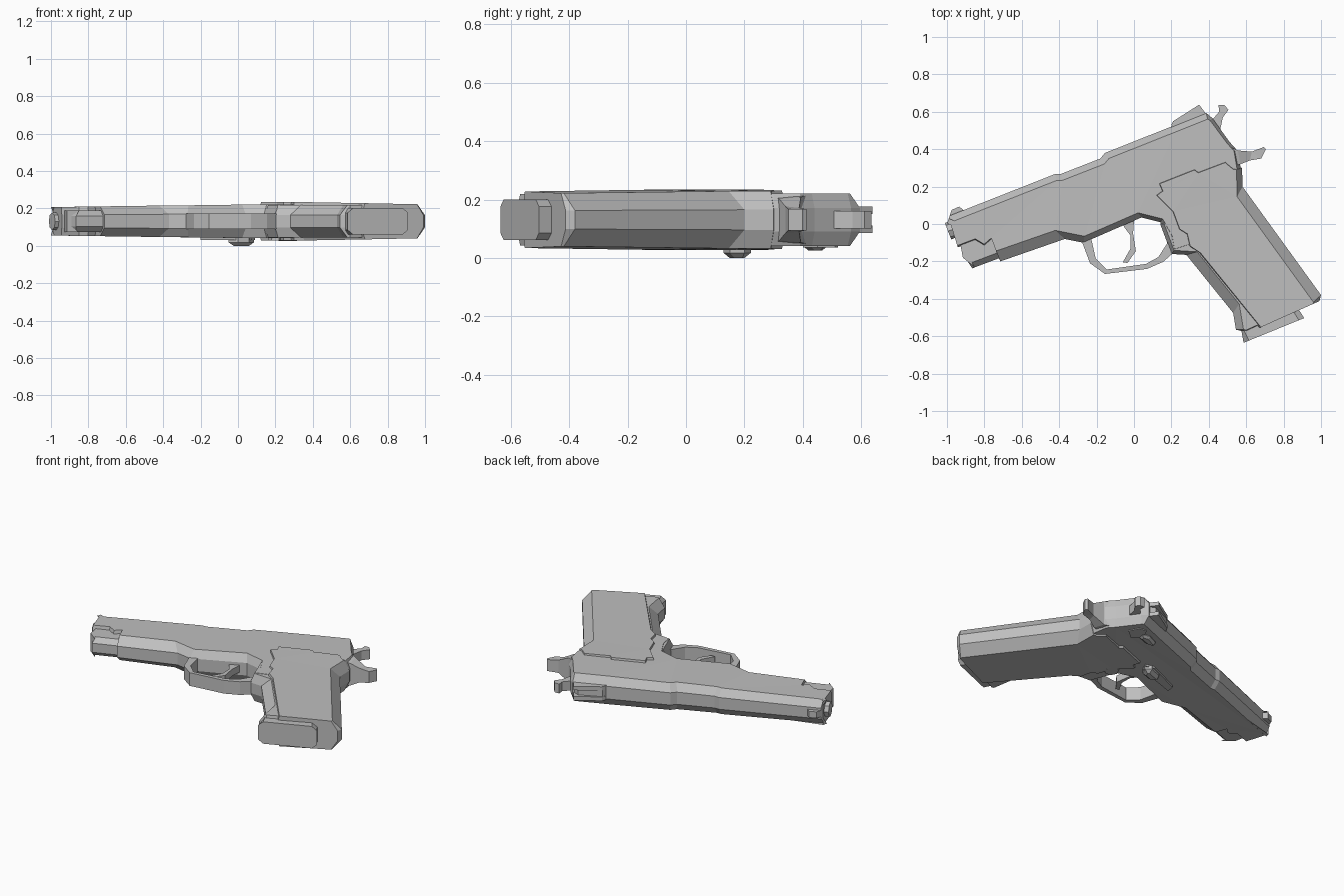
import bpy, bmesh, math
from mathutils import Vector

if "Cube" in bpy.data.objects:
    bpy.data.objects.remove(bpy.data.objects["Cube"], do_unlink=True)

ZC = 0.131  # middle plane of the gun, which lies on its side

steel = bpy.data.materials.new("grey_steel")
steel.use_nodes = True
GREY = (0.52, 0.52, 0.52, 1)
steel.diffuse_color = GREY
steel.node_tree.nodes["Principled BSDF"].inputs["Base Color"].default_value = GREY


def inset(pts):
    """Move every edge of the outline inward by its own distance (third value)."""
    n = len(pts)
    area = sum(pts[i][0] * pts[(i + 1) % n][1] - pts[(i + 1) % n][0] * pts[i][1] for i in range(n))
    s = 1 if area > 0 else -1
    normals = []
    for i in range(n):
        e = Vector(pts[(i + 1) % n][:2]) - Vector(pts[i][:2])
        normals.append(Vector((-e.y, e.x)).normalized() * s)
    out = []
    for i in range(n):
        a, b = normals[i - 1], normals[i]
        da, db = pts[i - 1][2], pts[i][2]
        det = a.x * b.y - a.y * b.x
        if abs(det) < 0.25:
            o = (a + b).normalized() * (da + db) / 2
        else:
            o = Vector(((da * b.y - db * a.y) / det, (a.x * db - b.x * da) / det))
        out.append((pts[i][0] + o.x, pts[i][1] + o.y))
    return out


def width(x, w):
    """Half thickness at x: a constant, or a clamped ramp (x0, h0, x1, h1)."""
    if not isinstance(w, tuple):
        return w
    t = min(1, max(0, (x - w[0]) / (w[2] - w[0])))
    return w[1] + (w[3] - w[1]) * t


def plate(name, pts, half, flat=1.0, d=0.0, zc=ZC):
    """Outline extruded both ways along z; 'flat' is the share of unchamfered wall."""
    pts = [p if len(p) == 3 else (p[0], p[1], d) for p in pts]
    face = inset(pts)
    bm = bmesh.new()
    rings = []
    for k in (-1, -flat, flat, 1):
        src = face if abs(k) == 1 and flat < 1 else pts
        if flat == 1 and rings and (k == -1 or len(rings) == 2):
            continue
        rings.append([bm.verts.new((p[0], p[1], zc + k * width(q[0], half))) for p, q in zip(src, pts)])
    n = len(pts)
    for lo, hi in zip(rings, rings[1:]):
        for i in range(n):
            j = (i + 1) % n
            bm.faces.new((lo[i], lo[j], hi[j], hi[i]))
    bm.faces.new(rings[0][::-1])
    bm.faces.new(rings[-1])
    bmesh.ops.recalc_face_normals(bm, faces=bm.faces)
    bmesh.ops.triangulate(bm, faces=[f for f in bm.faces if len(f.verts) > 4])
    me = bpy.data.meshes.new(name)
    bm.to_mesh(me)
    bm.free()
    me.materials.append(steel)
    ob = bpy.data.objects.new(name, me)
    bpy.context.collection.objects.link(ob)
    return ob


# Slide and frame in one chamfered body
T, F = 0.035, 0.06
plate("slide_and_frame", [
    (-0.985, 0.045, T), (-0.42, 0.268, T), (-0.39, 0.268, T), (-0.18, 0.35, T), (-0.155, 0.38, T),
    (0.21, 0.525, T), (0.385, 0.595, 0.02), (0.42, 0.565, 0.015), (0.51, 0.44, 0.015),
    (0.555, 0.39, 0.02), (0.57, 0.30, 0.02), (0.57, 0.20, 0.02), (0.45, -0.08, 0.02),
    (0.20, -0.16, 0.02), (0.185, -0.07, 0.02), (0.14, 0.01, 0.02), (0.04, 0.035, 0.03),
    (-0.27, -0.10, 0.035), (-0.37, -0.08, F), (-0.715, -0.20, 0.0), (-0.76, -0.085, 0.01),
    (-0.80, -0.12, 0.01), (-0.85, -0.09, 0.01), (-0.942, -0.125, 0.0), (-0.99, 0.03, 0.0)],
    (-1.0, 0.076, 0.1, 0.09), flat=0.45)

# Spring housing under the muzzle
plate("spring_housing", [(-0.93, -0.10, 0), (-0.915, -0.18, 0), (-0.89, -0.20, 0.015),
                         (-0.865, -0.237, 0.03), (-0.70, -0.175, 0), (-0.70, -0.05, 0)],
      0.058, flat=0.5)

# Eight-sided barrel showing at the muzzle
bpy.ops.mesh.primitive_cylinder_add(vertices=8, radius=0.047, depth=0.2,
                                    location=(-0.887, 0.0, ZC))
barrel = bpy.context.object
barrel.name = "barrel"
axis = Vector((1, 0.39, 0)).normalized()
barrel.rotation_euler = axis.to_track_quat('Z', 'Y').to_euler()
barrel.location = Vector((-0.985, -0.035, ZC)) + axis * 0.09
barrel.data.materials.append(steel)

# Sights
plate("front_sight", [(-0.985, 0.045), (-0.975, 0.075), (-0.935, 0.093), (-0.905, 0.07)], 0.02)
plate("rear_sight_base", [(0.19, 0.50), (0.21, 0.545), (0.34, 0.605), (0.39, 0.585), (0.38, 0.55)], 0.045)
for side in (-1, 1):
    plate("rear_sight_post", [(0.20, 0.53), (0.21, 0.55), (0.348, 0.638), (0.388, 0.585)],
          0.0125, zc=ZC + side * 0.0325)

# Hammer and tail of the frame
plate("hammer", [(0.38, 0.52), (0.425, 0.565), (0.455, 0.60), (0.452, 0.635), (0.485, 0.635),
                 (0.505, 0.61), (0.475, 0.57), (0.46, 0.50)], 0.03)
plate("frame_tail", [(0.50, 0.42), (0.555, 0.393), (0.63, 0.387), (0.695, 0.412), (0.705, 0.398),
                     (0.68, 0.35), (0.62, 0.34), (0.57, 0.32), (0.50, 0.30)],
      (0.54, 0.085, 0.64, 0.036))

# Grip core with chamfered front strap
plate("grip_core", [
    (0.14, 0.0, 0.02), (0.20, -0.16, 0.02), (0.28, -0.165, 0.055), (0.53, -0.475, 0.04),
    (0.545, -0.565, 0.01), (0.60, -0.578, 0.01), (0.97, -0.41, 0.05), (0.56, 0.17, 0.02),
    (0.50, 0.28, 0.02), (0.20, 0.12, 0.02)], 0.088, flat=0.38)

# Raised grip panels wrapping the back strap
plate("grip_panels", [
    (0.105, 0.155, 0.012), (0.14, 0.18, 0.012), (0.122, 0.222, 0.012), (0.325, 0.302, 0.012),
    (0.345, 0.287, 0.012), (0.49, 0.342, 0.012), (0.53, 0.308, 0.015), (0.578, 0.30, 0.03),
    (0.58, 0.20, 0.055), (1.0, -0.38, 0.03), (0.992, -0.412, 0.0), (0.66, -0.56, 0.02),
    (0.325, -0.148, 0.012), (0.29, -0.125, 0.012), (0.275, -0.06, 0.012),
    (0.235, -0.035, 0.012), (0.20, 0.06, 0.012)],
    (0.3, 0.103, 1.0, 0.091), flat=0.35)

# Magazine floor plate
plate("magazine", [(0.56, -0.50, 0), (0.575, -0.575, 0.03), (0.586, -0.635, 0), (0.91, -0.503, 0.03),
                   (0.87, -0.44, 0)], 0.07, flat=0.65)

# Trigger guard and trigger
plate("trigger_guard", [
    (-0.28, -0.09), (-0.235, -0.21), (-0.155, -0.267), (0.07, -0.24), (0.155, -0.203), (0.21, -0.155),
    (0.185, -0.09), (0.17, -0.115), (0.13, -0.177), (0.065, -0.213), (-0.145, -0.243),
    (-0.205, -0.185), (-0.228, -0.08)], 0.042)
plate("trigger", [(-0.06, 0.0), (-0.05, -0.02), (-0.02, -0.06), (-0.018, -0.13), (-0.06, -0.205),
                  (-0.035, -0.208), (0.01, -0.145), (-0.005, -0.05), (0.0, 0.02)], 0.022)

# Controls on the underside: slide stop, safety lever, magazine button
plate("slide_stop_lever", [(-0.20, 0.07), (-0.19, 0.12), (0.03, 0.22), (0.09, 0.21), (0.07, 0.16)],
      0.012, zc=0.044)
plate("slide_stop_thumb_piece", [(-0.05, 0.15, 0.02), (-0.03, 0.19, 0.02), (0.05, 0.222, 0.02),
                                 (0.085, 0.20, 0.02), (0.06, 0.15, 0.02), (0.0, 0.128, 0.02)],
      0.03, flat=0.4, zc=0.03)
plate("safety_lever", [(0.20, 0.41, 0.015), (0.21, 0.445, 0.015), (0.28, 0.48, 0.015),
                       (0.33, 0.47, 0.015), (0.32, 0.43, 0.015), (0.25, 0.405, 0.015)],
      0.02, flat=0.4, zc=0.045)
plate("safety_pivot", [(0.30, 0.44), (0.34, 0.52), (0.39, 0.51), (0.42, 0.45), (0.36, 0.40)],
      0.008, zc=0.044)
plate("magazine_button", [(0.18, 0.0), (0.16, 0.04), (0.18, 0.08), (0.22, 0.08), (0.24, 0.04), (0.22, 0.0)],
      0.012, zc=0.04)
